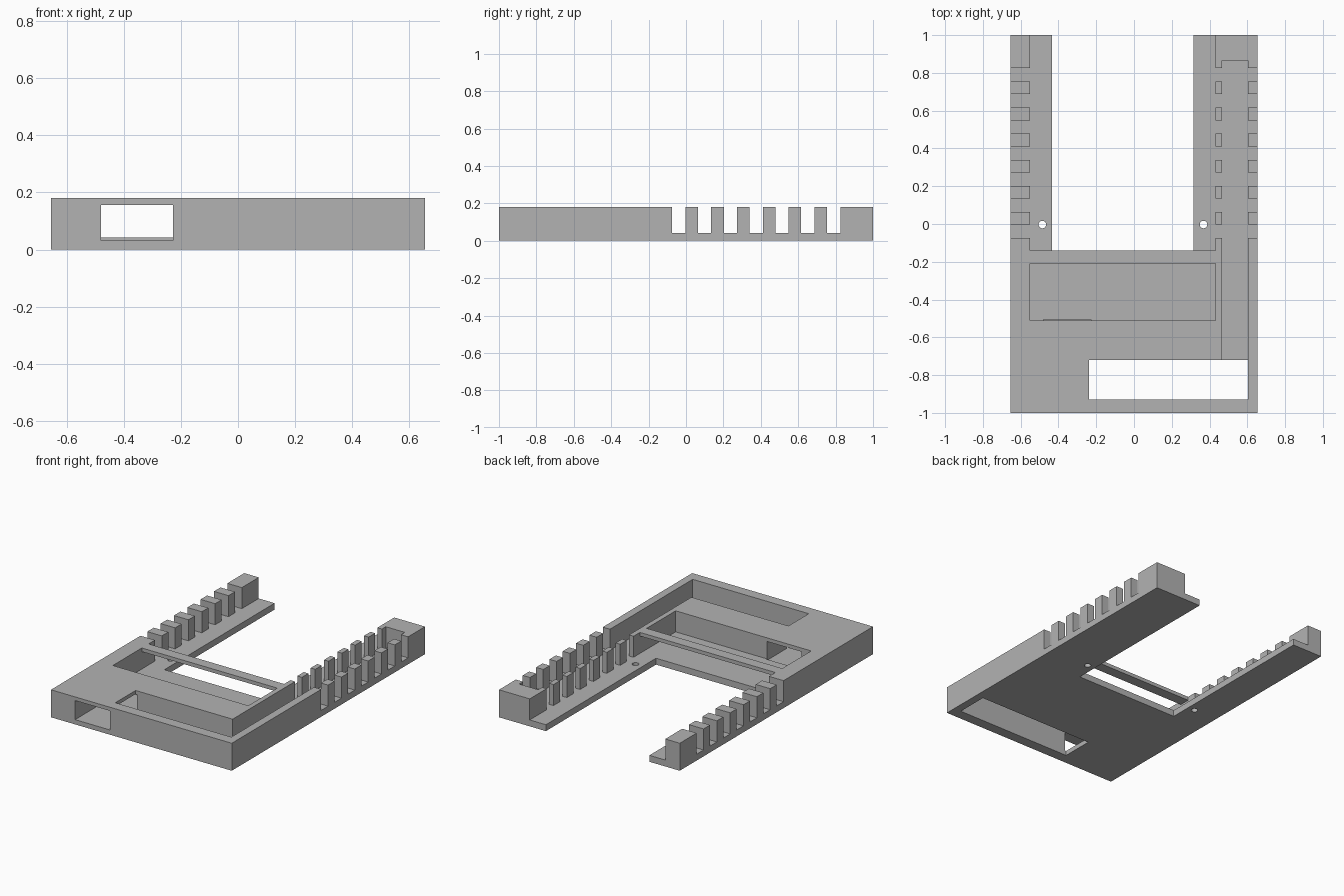
import bpy
import bmesh
from mathutils import Matrix, Vector

cube = bpy.data.objects.get("Cube")
if cube:
    bpy.data.objects.remove(cube)

TOP, FLOOR, ROOF = 0.18, 0.042, 0.156   # tray height, inner floor, underside of the bridge
LEFT_COMB, RIGHT_COMB = -0.55, 0.432    # inner faces of the two combs
CHANNEL = (0.465, 0.603)                # x range of the long channel
OVER = 0.3                              # cutter overshoot

grey = bpy.data.materials.new("plain grey")
grey.use_nodes = True
colour = (0.45, 0.45, 0.45, 1)
grey.diffuse_color = colour
grey.node_tree.nodes["Principled BSDF"].inputs["Base Color"].default_value = colour


def make_object(name, bm):
    bmesh.ops.recalc_face_normals(bm, faces=bm.faces)
    mesh = bpy.data.meshes.new(name)
    bm.to_mesh(mesh)
    bm.free()
    mesh.materials.append(grey)
    obj = bpy.data.objects.new(name, mesh)
    bpy.context.collection.objects.link(obj)
    return obj


def box(name, x, y, z):
    bm = bmesh.new()
    size = Vector((x[1] - x[0], y[1] - y[0], z[1] - z[0]))
    centre = Vector((x[0] + x[1], y[0] + y[1], z[0] + z[1])) / 2
    bmesh.ops.create_cube(bm, size=1, matrix=Matrix.Translation(centre) @ Matrix.Diagonal(size.to_4d()))
    return make_object(name, bm)


def cylinder(name, x, y, radius):
    bm = bmesh.new()
    bmesh.ops.create_cone(bm, cap_ends=True, segments=24, radius1=radius, radius2=radius,
                          depth=1, matrix=Matrix.Translation((x, y, 0)))
    return make_object(name, bm)


def cut(target, cutter):
    cutter.hide_render = True
    mod = target.modifiers.new(cutter.name, 'BOOLEAN')
    mod.operation = 'DIFFERENCE'
    mod.solver = 'EXACT'
    mod.object = cutter
    bpy.context.view_layer.objects.active = target
    bpy.ops.object.modifier_apply(modifier=mod.name)
    bpy.data.objects.remove(cutter)


# U-shaped tray blank
outline = [(-0.655, -1), (0.655, -1), (0.655, 1), (0.315, 1),
           (0.315, -0.14), (-0.435, -0.14), (-0.435, 1), (-0.655, 1)]
bm = bmesh.new()
face = bm.faces.new([bm.verts.new((x, y, 0)) for x, y in outline])
side = bmesh.ops.extrude_face_region(bm, geom=[face])
bmesh.ops.translate(bm, vec=(0, 0, TOP), verts=[v for v in side["geom"] if isinstance(v, bmesh.types.BMVert)])
tray = make_object("tray", bm)

above = (FLOOR, TOP + OVER)
inner = (LEFT_COMB, RIGHT_COMB)

# Low ledges inside the arms
cut(tray, box("arm_ledges", inner, (-0.14, 1 + OVER), above))
# Open pocket, continuing under the bridge
cut(tray, box("pocket", inner, (-0.51, -0.21), above))
cut(tray, box("bridge_gap", inner, (-0.4, -0.1), (FLOOR, ROOF)))
# Long channel and the opening through the floor
cut(tray, box("channel", CHANNEL, (-0.8, 0.865), above))
cut(tray, box("floor_opening", (-0.238, CHANNEL[1]), (-0.93, -0.72), (-OVER, TOP + OVER)))
# Front window tunnel into the pocket
cut(tray, box("window", (-0.48, -0.228), (-1 - OVER, -0.505), (0.031, ROOF)))
# Comb slots across both arms
for i in range(7):
    start = -0.074 + 0.138 * i
    cut(tray, box("comb_slot", (-1, 1), (start, start + 0.071), above))
# Screw holes
for x in (-0.485, 0.368):
    cut(tray, cylinder("screw_hole", x, -0.003, 0.02))
